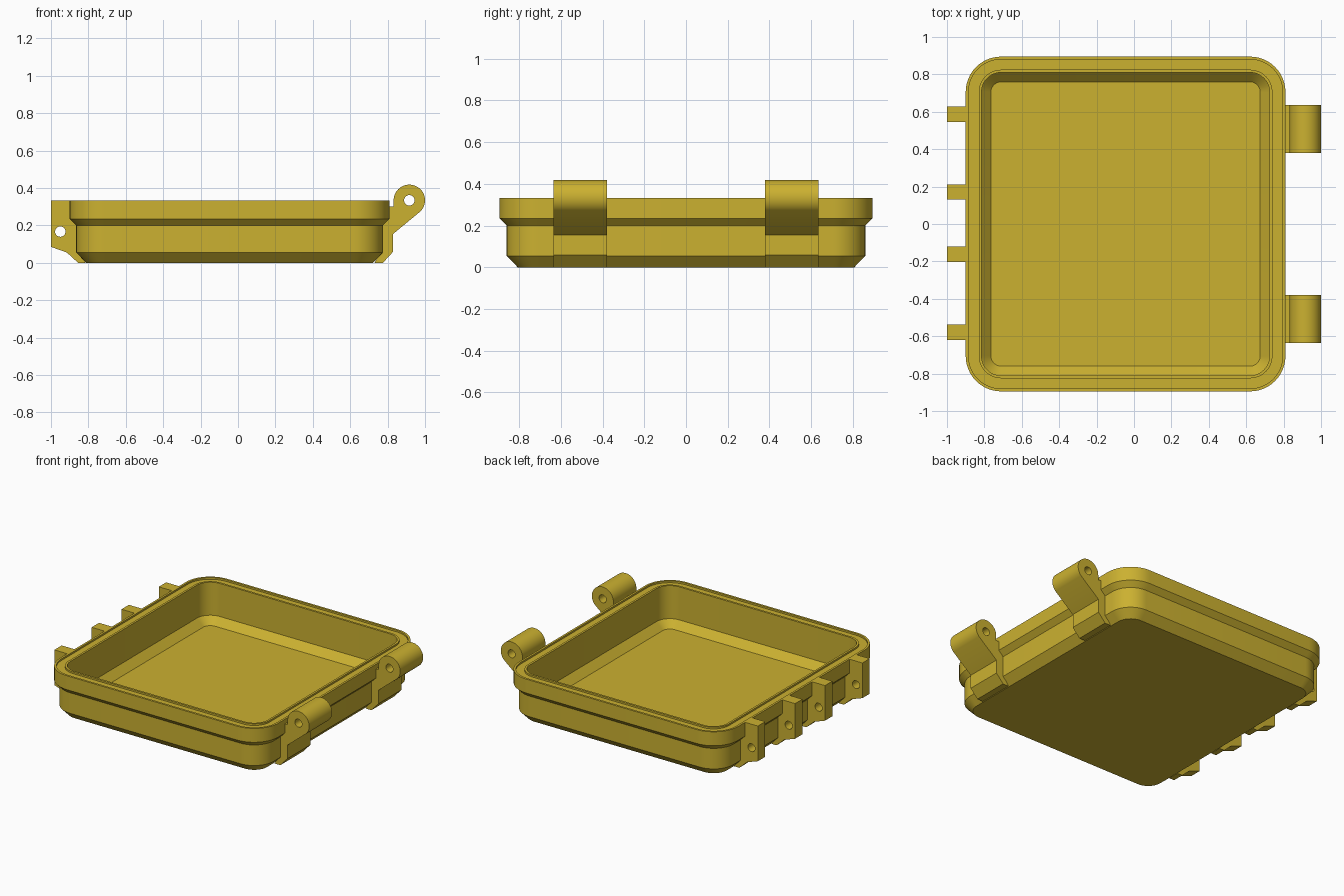
import bpy, bmesh, math

if "Cube" in bpy.data.objects:
    bpy.data.objects.remove(bpy.data.objects["Cube"])

gold = bpy.data.materials.new("mustard_yellow")
gold.diffuse_color = (0.60, 0.44, 0.03, 1)
gold.use_nodes = True
gold.node_tree.nodes["Principled BSDF"].inputs["Base Color"].default_value = gold.diffuse_color

CX, HX, HY, R = -0.045, 0.855, 0.895, 0.19   # tray centre, half sizes, corner radius


def finish(ob):
    ob.data.materials.clear()
    ob.data.materials.append(gold)
    bpy.ops.object.select_all(action='DESELECT')
    ob.select_set(True)
    bpy.context.view_layer.objects.active = ob
    bpy.ops.object.shade_smooth_by_angle(angle=math.radians(30))


def arc(cx, cy, r, a0, a1, n):
    """Points on an arc, angles in degrees, both ends included."""
    angles = [math.radians(a0 + (a1 - a0) * i / n) for i in range(n + 1)]
    return [(cx + r * math.cos(a), cy + r * math.sin(a)) for a in angles]


def rounded_ring(inset):
    """Rounded rectangle moved inwards from the rim by inset."""
    pts = []
    for k, (sx, sy) in enumerate([(1, 1), (-1, 1), (-1, -1), (1, -1)]):
        pts += arc(CX + sx * (HX - R), sy * (HY - R), R - inset, 90 * k, 90 * k + 90, 12)
    return pts


def loft_tray(name, profile):
    """Skin a wall profile of (inset, z) around the rounded rectangle."""
    bm = bmesh.new()
    rings = [[bm.verts.new((x, y, z)) for x, y in rounded_ring(d)] for d, z in profile]
    n = len(rings[0])
    for a, b in zip(rings, rings[1:]):
        for i in range(n):
            j = (i + 1) % n
            bm.faces.new((a[i], a[j], b[j], b[i]))
    bm.faces.new(rings[0][::-1])
    bm.faces.new(rings[-1])
    bmesh.ops.recalc_face_normals(bm, faces=bm.faces)
    me = bpy.data.meshes.new(name)
    bm.to_mesh(me)
    bm.free()
    ob = bpy.data.objects.new(name, me)
    bpy.context.collection.objects.link(ob)
    finish(ob)


def drilled_plate(name, outline, hole, y0, y1):
    """Extrude an x-z outline with a round pin hole from y0 to y1."""
    cu = bpy.data.curves.new(name + "_outline", 'CURVE')
    cu.dimensions = '2D'
    cu.fill_mode = 'BOTH'
    cu.extrude = (y1 - y0) / 2
    for pts in (outline, arc(hole[0], hole[1], 0.028, 0, 345, 23)):
        sp = cu.splines.new('POLY')
        sp.points.add(len(pts) - 1)
        for p, (x, z) in zip(sp.points, pts):
            p.co = (x, z, 0, 1)
        sp.use_cyclic_u = True
    tmp = bpy.data.objects.new(name + "_tmp", cu)
    bpy.context.collection.objects.link(tmp)
    bpy.context.view_layer.update()
    dg = bpy.context.evaluated_depsgraph_get()
    me = bpy.data.meshes.new_from_object(tmp.evaluated_get(dg))
    bpy.data.objects.remove(tmp)
    bm = bmesh.new()
    bm.from_mesh(me)
    bmesh.ops.remove_doubles(bm, verts=bm.verts, dist=0.0002)
    for v in bm.verts:                       # stand the outline upright
        x, z, d = v.co
        v.co = (x, (y0 + y1) / 2 - d, z)
    bmesh.ops.recalc_face_normals(bm, faces=bm.faces)
    bm.to_mesh(me)
    bm.free()
    ob = bpy.data.objects.new(name, me)
    bpy.context.collection.objects.link(ob)
    finish(ob)


# Open tray: chamfered foot, flared rim, shallow seal groove, chamfered floor
loft_tray("tray", [
    (0.088, 0), (0.035, 0.055), (0.035, 0.20), (0, 0.235), (0, 0.333),
    (0.015, 0.333), (0.015, 0.321), (0.07, 0.321), (0.07, 0.333),
    (0.085, 0.333), (0.085, 0.10), (0.135, 0.05)])

# Two hinge knuckles on the right, each a foot rising to a barrel
hinge = [(0.73, 0), (0.775, 0), (0.83, 0.06), (0.83, 0.155)]
hinge += arc(0.916, 0.334, 0.084, -45, 180, 30)
hinge += [(0.832, 0.30), (0.805, 0.30), (0.765, 0.22), (0.765, 0.06)]
for side, y0 in (("front", -0.635), ("back", 0.38)):
    drilled_plate("hinge_" + side, hinge, (0.916, 0.334), y0, y0 + 0.256)

# Four latch ribs on the left
rib = [(-0.815, 0), (-0.855, 0), (-0.915, 0.055), (-1, 0.085), (-1, 0.333),
       (-0.892, 0.333), (-0.85, 0.22), (-0.85, 0.055)]
for i, y0 in enumerate((-0.62, -0.203, 0.13, 0.545)):
    drilled_plate(f"latch_rib_{i + 1}", rib, (-0.95, 0.167), y0, y0 + 0.082)
